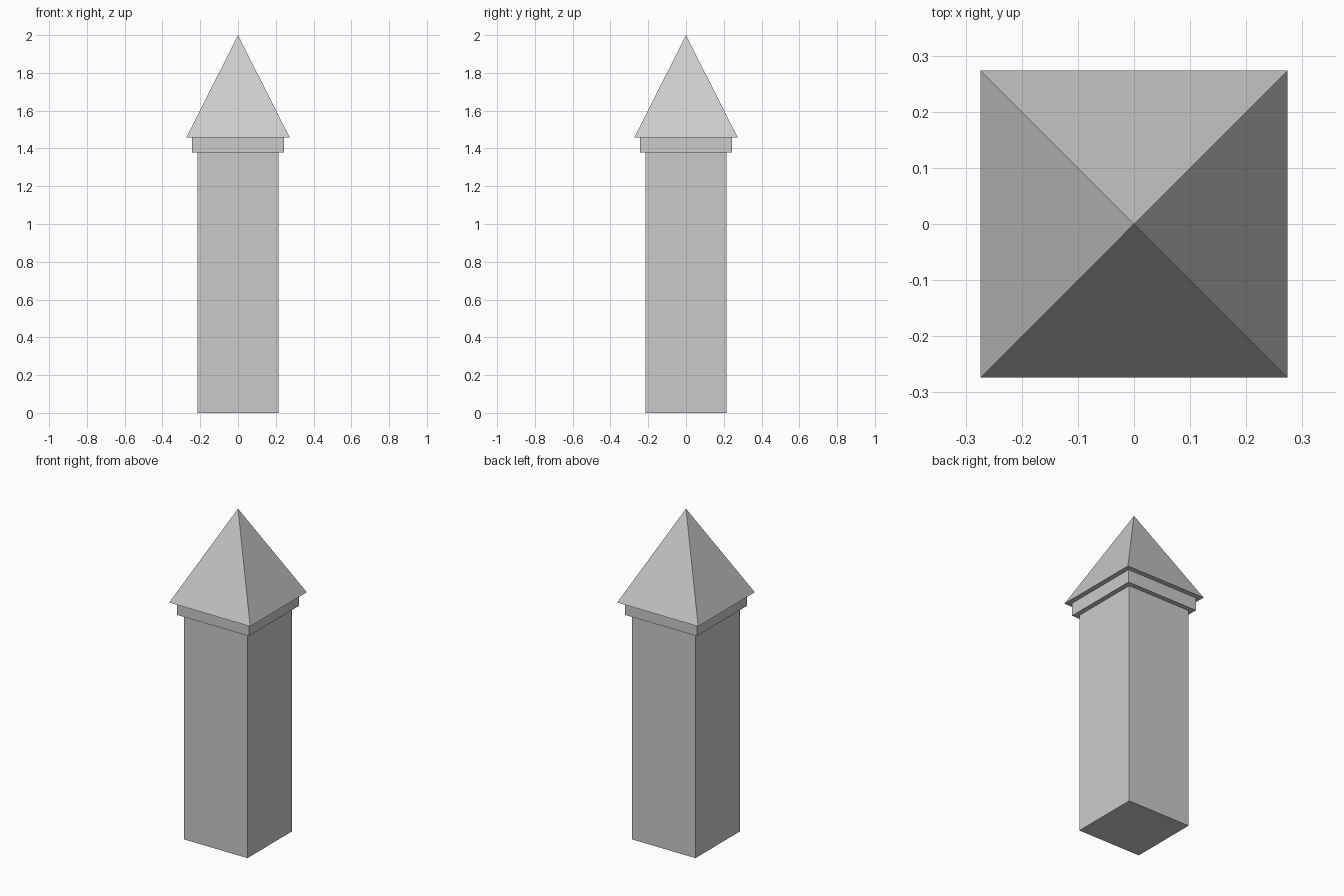
import bpy
import math

if "Cube" in bpy.data.objects:
    bpy.data.objects.remove(bpy.data.objects["Cube"])


def block(name, half, z0, z1):
    """Square box centred on the z axis."""
    bpy.ops.mesh.primitive_cube_add(size=1, location=(0, 0, (z0 + z1) / 2))
    obj = bpy.context.object
    obj.name = name
    obj.scale = (2 * half, 2 * half, z1 - z0)
    bpy.ops.object.transform_apply(location=True, rotation=True, scale=True)
    return obj


def pyramid(name, half, z0, z1):
    """Square pyramid with sides parallel to x and y."""
    bpy.ops.mesh.primitive_cone_add(
        vertices=4, radius1=half * math.sqrt(2), radius2=0, depth=z1 - z0,
        location=(0, 0, (z0 + z1) / 2), rotation=(0, 0, math.pi / 4))
    obj = bpy.context.object
    obj.name = name
    bpy.ops.object.transform_apply(location=True, rotation=True, scale=True)
    return obj


# Tall square shaft
block("tower_shaft", 0.215, 0.0, 1.378)
# Wider band under the roof
block("cornice", 0.244, 1.378, 1.457)
# Overhanging pointed roof
pyramid("roof", 0.274, 1.457, 2.0)
